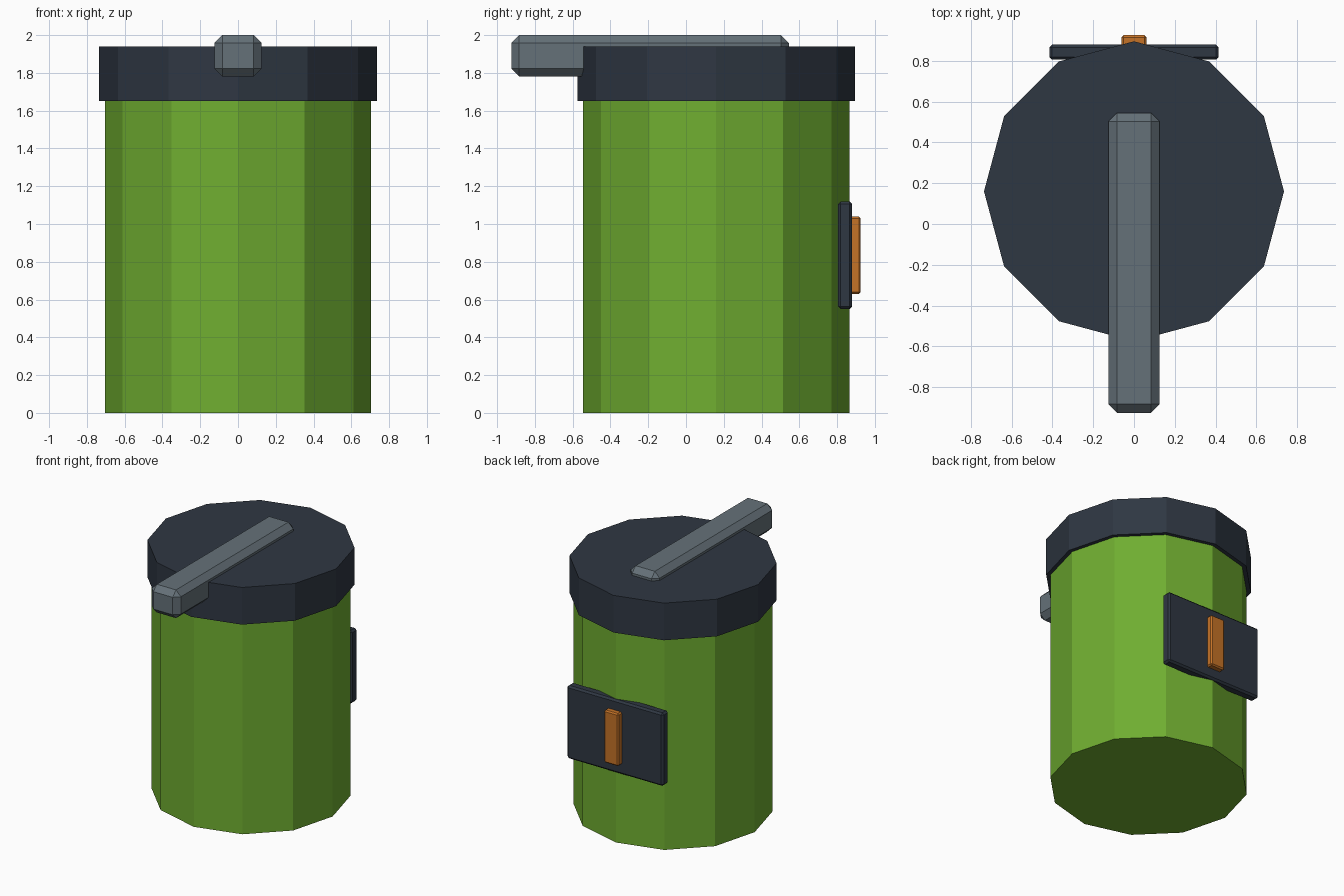
import bpy

if "Cube" in bpy.data.objects:
    bpy.data.objects.remove(bpy.data.objects["Cube"])

SIDES = 12
CENTRE_Y = 0.16


def material(name, rgb):
    m = bpy.data.materials.new(name)
    m.diffuse_color = (*rgb, 1)
    m.use_nodes = True
    m.node_tree.nodes["Principled BSDF"].inputs["Base Color"].default_value = m.diffuse_color
    return m


green = material("green", (0.16, 0.42, 0.03))
dark = material("dark_slate", (0.028, 0.038, 0.055))
grey = material("grey", (0.13, 0.165, 0.19))
orange = material("orange", (0.56, 0.17, 0.02))


def drum(name, radius, z0, z1, mat):
    """Flat-sided upright cylinder between two heights."""
    bpy.ops.mesh.primitive_cylinder_add(
        vertices=SIDES, radius=radius, depth=z1 - z0,
        location=(0, CENTRE_Y, (z0 + z1) / 2))
    ob = bpy.context.object
    ob.name = name
    ob.data.materials.append(mat)
    return ob


def block(name, half_x, y0, y1, z0, z1, bevel, mat):
    """Chamfered box centred on x = 0."""
    bpy.ops.mesh.primitive_cube_add(
        size=1, location=(0, (y0 + y1) / 2, (z0 + z1) / 2))
    ob = bpy.context.object
    ob.name = name
    ob.scale = (2 * half_x, y1 - y0, z1 - z0)
    bpy.ops.object.transform_apply(location=False, rotation=False, scale=True)
    mod = ob.modifiers.new("chamfer", "BEVEL")
    mod.width = bevel
    mod.segments = 1
    ob.data.materials.append(mat)
    return ob


# Container and overhanging lid
drum("body", 0.705, 0, 1.66, green)
drum("lid", 0.735, 1.65, 1.94, dark)

# Bar across the lid, projecting forward
block("lid_handle", 0.125, -0.925, 0.545, 1.78, 2.0, 0.042, grey)

# Plate on the back with a raised strip
block("back_plate", 0.415, 0.805, 0.88, 0.55, 1.12, 0.014, dark)
block("back_strip", 0.062, 0.86, 0.925, 0.63, 1.04, 0.01, orange)
